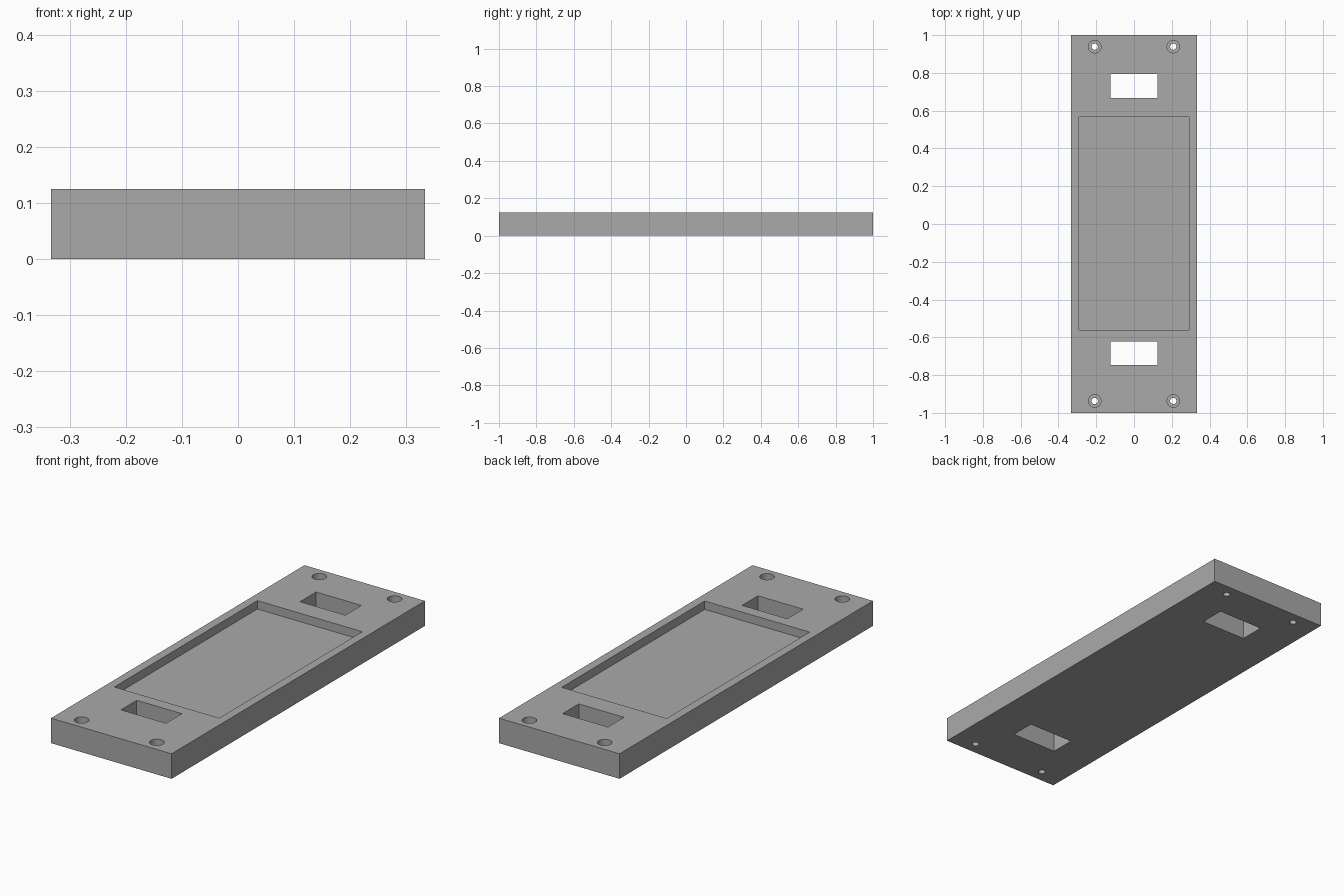
import bpy

if "Cube" in bpy.data.objects:
    bpy.data.objects.remove(bpy.data.objects["Cube"], do_unlink=True)

HEIGHT = 0.125
RECESS_FLOOR = 0.083
BORE_FLOOR = 0.0625

grey = bpy.data.materials.new("plain grey")
grey.use_nodes = True
grey.diffuse_color = (0.4, 0.4, 0.4, 1)
grey.node_tree.nodes["Principled BSDF"].inputs["Base Color"].default_value = grey.diffuse_color


def box(name, x, y, z):
    """Box from (low, high) ranges on each axis."""
    ranges = (x, y, z)
    bpy.ops.mesh.primitive_cube_add(size=1, location=[(a + b) / 2 for a, b in ranges])
    ob = bpy.context.object
    ob.name = name
    ob.scale = [b - a for a, b in ranges]
    bpy.ops.object.transform_apply(location=True, rotation=False, scale=True)
    return ob


def cylinder(name, x, y, radius, low, high):
    bpy.ops.mesh.primitive_cylinder_add(vertices=48, radius=radius, depth=high - low,
                                        location=(x, y, (low + high) / 2))
    ob = bpy.context.object
    ob.name = name
    return ob


def cut(target, cutter):
    cutter.hide_render = True
    mod = target.modifiers.new("cut", "BOOLEAN")
    mod.operation = "DIFFERENCE"
    mod.solver = "EXACT"
    mod.object = cutter
    bpy.context.view_layer.objects.active = target
    bpy.ops.object.modifier_apply(modifier=mod.name)
    bpy.data.objects.remove(cutter, do_unlink=True)


# Base plate
plate = box("mounting_plate", (-0.333, 0.333), (-1, 1), (0, HEIGHT))
plate.data.materials.append(grey)

# Shallow central recess
cut(plate, box("recess_cutter", (-0.29, 0.29), (-0.562, 0.567), (RECESS_FLOOR, 0.2)))

# Rectangular through slots
for y in ((0.668, 0.795), (-0.746, -0.621)):
    cut(plate, box("slot_cutter", (-0.125, 0.125), y, (-0.1, 0.2)))

# Counterbored screw holes in the corners
for x in (-0.208, 0.208):
    for y in (-0.937, 0.939):
        cut(plate, cylinder("bore_cutter", x, y, 0.0333, BORE_FLOOR, 0.2))
        cut(plate, cylinder("hole_cutter", x, y, 0.0167, -0.1, 0.2))

# Smooth bores, crisp edges
bpy.ops.object.select_all(action="DESELECT")
plate.select_set(True)
bpy.context.view_layer.objects.active = plate
bpy.ops.object.shade_smooth_by_angle()
